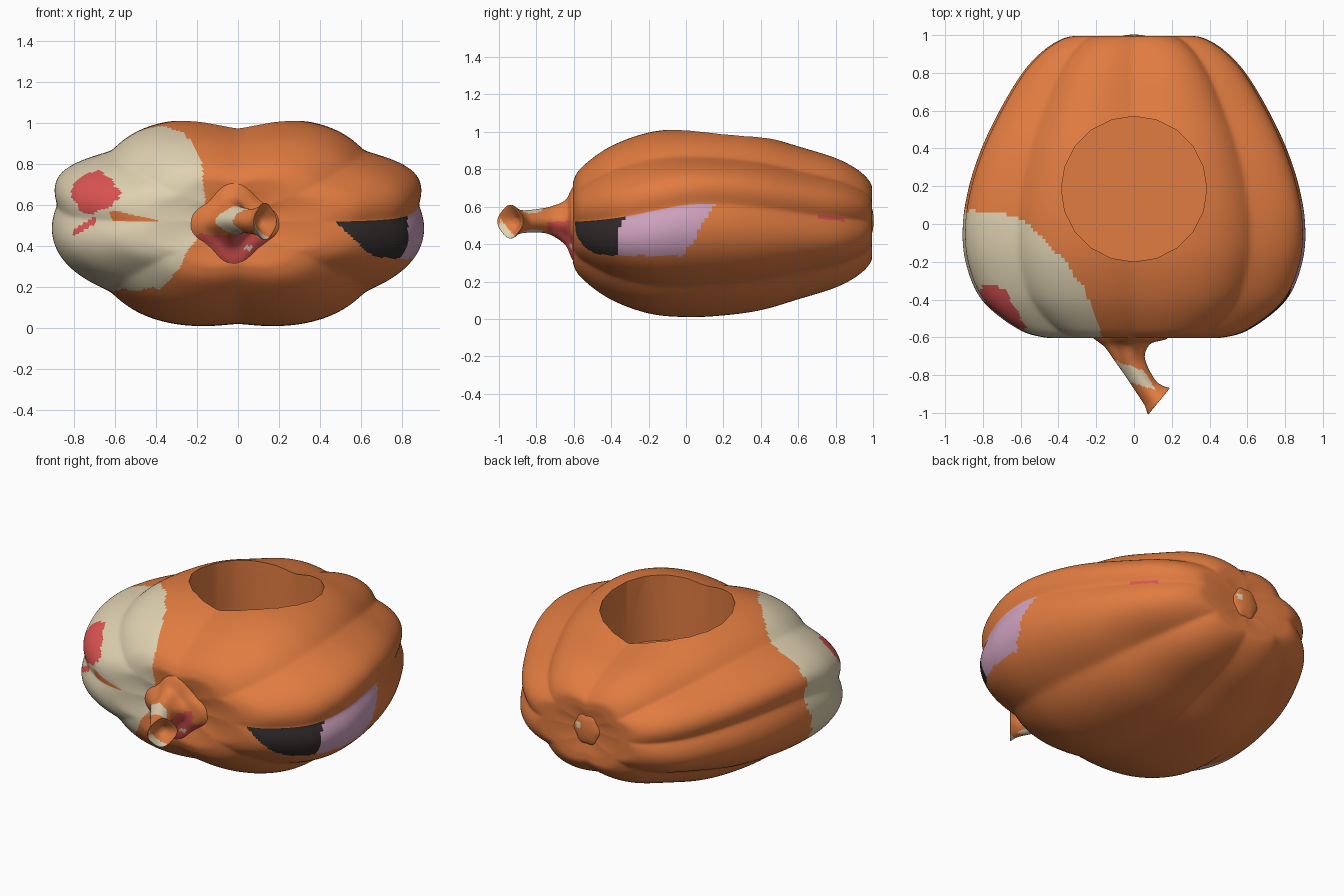
import bpy, bmesh, math
from mathutils import Vector, noise

if "Cube" in bpy.data.objects:
    bpy.data.objects.remove(bpy.data.objects["Cube"])


def material(name, rgb):
    m = bpy.data.materials.new(name)
    m.use_nodes = True
    m.diffuse_color = (*rgb, 1)
    m.node_tree.nodes["Principled BSDF"].inputs["Base Color"].default_value = (*rgb, 1)
    return m


PALETTE = [
    material("orange", (0.75, 0.2, 0.052)),
    material("cream", (0.74, 0.64, 0.44)),
    material("red", (0.72, 0.09, 0.085)),
    material("black", (0.03, 0.023, 0.023)),
    material("pink", (0.62, 0.36, 0.52)),
]
ORANGE, CREAM, RED, BLACK, PINK = range(5)
AXIS_Z = 0.515


def spline(stations, steps):
    """Catmull-Rom through tuples of any length."""
    pts = [Vector(s) for s in stations]
    pts = [pts[0]] + pts + [pts[-1]]
    out = []
    for a, b, c, d in zip(pts, pts[1:], pts[2:], pts[3:]):
        for i in range(steps):
            t = i / steps
            out.append(0.5 * (2 * b + (c - a) * t + (2 * a - 5 * b + 4 * c - d) * t ** 2
                              + (3 * b - a - 3 * c + d) * t ** 3))
    return out + [pts[-1]]


def skin(name, rings):
    """Joins rings of points into a closed surface."""
    bm = bmesh.new()
    loops = [[bm.verts.new(p) for p in ring] for ring in rings]
    n = len(loops[0])
    for a, b in zip(loops, loops[1:]):
        for i in range(n):
            j = (i + 1) % n
            bm.faces.new((a[i], a[j], b[j], b[i]))
    bm.faces.new(loops[0])
    bm.faces.new(loops[-1])
    bmesh.ops.recalc_face_normals(bm, faces=bm.faces)
    mesh = bpy.data.meshes.new(name)
    bm.to_mesh(mesh)
    bm.free()
    obj = bpy.data.objects.new(name, mesh)
    bpy.context.collection.objects.link(obj)
    for m in PALETTE:
        mesh.materials.append(m)
    return obj


def activate(obj):
    bpy.ops.object.select_all(action="DESELECT")
    obj.select_set(True)
    bpy.context.view_layer.objects.active = obj


def finish(obj, rule, angle):
    for f in obj.data.polygons:
        f.material_index = rule(f.center)
    activate(obj)
    bpy.ops.object.shade_smooth_by_angle(angle=math.radians(angle))


def side_groove(y):
    spread = 0.6 if y > 0.1 else 0.4
    return AXIS_Z + 0.1 * math.exp(-((y - 0.1) / spread) ** 2)


# Ribbed body lying on its side: y, half width, half height
BODY = [
    (-.565, .01, .01), (-.58, .12, .08), (-.6, .3, .16), (-.6, .46, .22),
    (-.55, .61, .295), (-.4, .8, .405), (-.2, .89, .48), (0, .905, .5),
    (.2, .87, .49), (.4, .8, .46), (.6, .7, .4), (.8, .575, .335),
    (.92, .46, .27), (.985, .35, .205), (.995, .25, .15), (.985, .1, .08), (.975, .01, .01),
]


def lobe_depth(a):
    """Lobes bulge differently on the top, the underside and the flanks."""
    steep = abs(math.sin(a)) > math.sqrt(0.5)
    if math.sin(a) > 0:
        return 0.1 if steep else 0.045
    return 0.06 if steep else 0.07


def body_ring(station, n=320):
    y, hx, hz = station
    ring = []
    for i in range(n):
        a = math.tau * i / n
        bulge = (math.sqrt(math.sin(4 * a) ** 2 + 0.02) - 0.141) / 0.869
        r = 1 + (lobe_depth(a) + 0.1 * (1 - hx / 0.905)) * bulge
        lift = (side_groove(y) - AXIS_Z) * math.cos(a) ** 6
        tall = hz * (0.955 if math.sin(a) > 0 else 0.99)
        ring.append((hx * 0.975 * r * math.cos(a), y, AXIS_Z + tall * r * math.sin(a) + lift))
    return ring


body = skin("pumpkin_body", [body_ring(s) for s in spline(BODY, 10)])

# Round well cut into the top
bpy.ops.mesh.primitive_cylinder_add(vertices=20, radius=0.385, depth=0.8,
                                    location=(0, 0.185, 1.0))
cutter = bpy.context.object
cutter.name = "well_cutter"
cutter.hide_render = True
cutter.data.materials.append(PALETTE[ORANGE])
cut = body.modifiers.new("well", "BOOLEAN")
cut.operation = "DIFFERENCE"
cut.solver = "EXACT"
cut.object = cutter
activate(body)
bpy.ops.object.modifier_apply(modifier=cut.name)
bpy.data.objects.remove(cutter)


def body_colour(p):
    x, y, z = p
    if math.hypot(x, y - 0.185) < 0.388 and z > 0.5:
        return ORANGE
    wobble = 0.015 * noise.noise(p * 14)
    zg = side_groove(y)
    if x < 0:
        # Cream patch with a red blotch and an orange streak in the groove
        blotch = ((x + .7) / .12) ** 2 + ((z - .66) / .1) ** 2 + 35 * wobble
        tail = abs(z - .5 - (x + .74) * .6) < .018 and -.8 < x < -.69
        if y < -.33 and z > .45 and (blotch < 1 or tail):
            return RED
        if -.62 < x < -.39 and y < -.3 and 0 < z - .52 < .05 * (-.37 - x) / .22:
            return ORANGE
        inside = (p - Vector((-.75, -.5, .65))).length < .59 + wobble
        return CREAM if inside and z > .19 + wobble else ORANGE
    # Black and pink patches below the side groove
    if z < zg and z > .34 + wobble and x > .3:
        if y < -.36 + .5 * max(z - .48, 0) + wobble:
            return BLACK if z > .52 - .9 * (x - .47) + wobble else ORANGE
        if y < .16 and z > .34 + 1.5 * (y + .02) + 2 * wobble:
            return PINK
    if .7 < y < .84 and x > .3 and abs(z - zg + .005) < .011:
        return RED
    return ORANGE


finish(body, body_colour, 70)

# Bent stem with a flared hollow end: x, y, z, radius, yaw, star depth
STEM = [
    (-.02, -.565, .505, .235, 0, .12), (-.02, -.61, .51, .178, 0, .12),
    (-.03, -.645, .515, .115, .1, .1), (-.015, -.72, .525, .075, .35, .05),
    (.02, -.79, .525, .062, .55, .03), (.07, -.87, .52, .06, .75, .03),
    (.105, -.91, .52, .07, .85, .04), (.13, -.937, .52, .088, .88, .05),
    (.128, -.935, .52, .074, .88, .05), (.1, -.905, .52, .02, .88, 0),
]


def stem_ring(station, n=64):
    x, y, z, r, yaw, star = station
    ring = []
    for i in range(n):
        a = math.tau * i / n
        d = r * (1 + star * (math.cos(4 * a) - 0.5))
        u = d * math.cos(a)
        ring.append((x + u * math.cos(yaw), y + u * math.sin(yaw), z + d * math.sin(a)))
    return ring


def stem_colour(p):
    x, y, z = p
    wobble = 0.012 * noise.noise(p * 25)
    # Red underside of the base, with a cream fleck
    if abs(x - .05) + abs(z - .39) < .02 and y > -.7:
        return CREAM
    if y > -.74 and z < (.525 if .02 < x < .12 else .455) + wobble:
        return RED
    # Cream band on the neck, and a cream crescent on the rim
    centre = .02 - .625 * (y + .79)
    if abs(y + .808 + .35 * (x - .02) + wobble) < .043 and z > .455 and x - centre < .04:
        return CREAM
    if y < -.915 and x > .08 and z < .545 - 1.25 * (y + 1):
        return CREAM
    return ORANGE


stem = skin("stem", [stem_ring(s) for s in spline(STEM, 8)])
finish(stem, stem_colour, 50)

# Lumpy blossom scar at the back
bpy.ops.mesh.primitive_uv_sphere_add(segments=32, ring_count=16, location=(0, 0.975, 0.525))
scar = bpy.context.object
scar.name = "blossom_scar"
for v in scar.data.vertices:
    lump = 1 + 0.05 * math.cos(6 * math.atan2(v.co.z, v.co.x))
    v.co = Vector((v.co.x * .09 * lump, v.co.y * .028, v.co.z * .1 * lump))
for m in PALETTE:
    scar.data.materials.append(m)
finish(scar, lambda p: CREAM if (p - Vector((.05, .02, .02))).length < .022 else ORANGE, 60)
